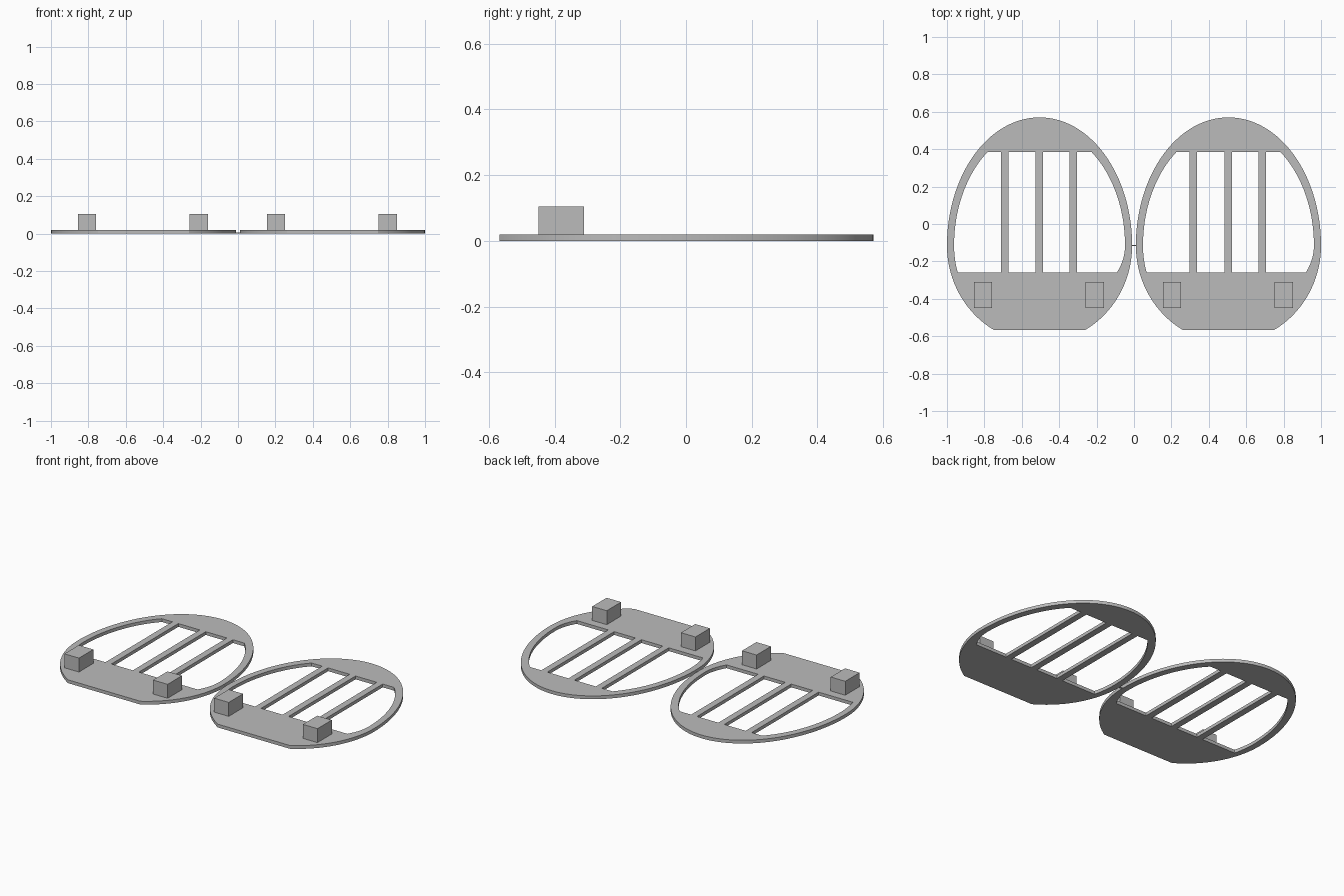
import bpy, bmesh, math

cube = bpy.data.objects.get("Cube")
if cube:
    bpy.data.objects.remove(cube, do_unlink=True)

GREY = (0.5, 0.5, 0.5, 1.0)
mat = bpy.data.materials.new("plain grey")
mat.use_nodes = True
mat.diffuse_color = GREY
mat.node_tree.nodes["Principled BSDF"].inputs["Base Color"].default_value = GREY

THICK = 0.02
WIDEST_Y = -0.115            # height of the widest point of the egg
FLAT_Y = -0.567              # straight front edge
LOW, HIGH = -0.26, 0.385     # window opening
BARS = (-0.187, -0.002, 0.181)
BAR_HALF = 0.02


def egg_outline():
    """Tall half ellipse above, shorter one below, cut off by the flat edge."""
    cut = math.asin((WIDEST_Y - FLAT_Y) / 0.519)
    points = []
    steps = 96
    for i in range(steps + 1):
        a = -cut + (math.pi + 2 * cut) * i / steps
        height = 0.685 if a > 0 and a < math.pi else 0.519
        points.append((0.495 * math.cos(a), WIDEST_Y + height * math.sin(a)))
    return points


def rim_curve(side):
    """Inner edge of the rim, from the bottom to the top of the opening."""
    lower = 0.34 if side > 0 else 0.5
    points = []
    steps = 32
    for i in range(steps + 1):
        y = LOW + (HIGH - LOW) * i / steps
        t = (y - WIDEST_Y) / (0.63 if y > WIDEST_Y else lower)
        points.append((side * 0.457 * math.sqrt(1 - t * t), y))
    return points


def windows():
    result = []
    for a, b in zip(BARS, BARS[1:]):
        x0, x1 = a + BAR_HALF, b - BAR_HALF
        result.append([(x0, LOW), (x1, LOW), (x1, HIGH), (x0, HIGH)])
    for side, bar in ((-1, BARS[0]), (1, BARS[-1])):
        x = bar + side * BAR_HALF
        result.append(rim_curve(side) + [(x, HIGH), (x, LOW)])
    return result


def plate_mesh():
    """Filled flat profile with holes, extruded to the plate thickness."""
    curve = bpy.data.curves.new("plate_profile", "CURVE")
    curve.dimensions = "2D"
    curve.fill_mode = "BOTH"
    curve.extrude = THICK / 2
    for loop in [egg_outline()] + windows():
        spline = curve.splines.new("POLY")
        spline.points.add(len(loop) - 1)
        for p, (x, y) in zip(spline.points, loop):
            p.co = (x, y, 0, 1)
        spline.use_cyclic_u = True
    helper = bpy.data.objects.new("plate_profile", curve)
    bpy.context.collection.objects.link(helper)
    bpy.context.view_layer.update()
    evaluated = helper.evaluated_get(bpy.context.evaluated_depsgraph_get())
    mesh = bpy.data.meshes.new_from_object(evaluated)
    bpy.data.objects.remove(helper, do_unlink=True)
    bm = bmesh.new()
    bm.from_mesh(mesh)
    bmesh.ops.remove_doubles(bm, verts=bm.verts, dist=0.0001)
    bmesh.ops.recalc_face_normals(bm, faces=bm.faces)
    bm.to_mesh(mesh)
    bm.free()
    mesh.materials.clear()
    mesh.materials.append(mat)
    return mesh


def box(name, centre, size):
    bpy.ops.mesh.primitive_cube_add(size=1, location=centre)
    obj = bpy.context.object
    obj.name = name
    obj.scale = size
    bpy.ops.object.transform_apply(location=False, rotation=False, scale=True)
    obj.data.materials.append(mat)


# Two identical slotted plates, each with a pair of pegs
for label, cx in (("right", -0.505), ("left", 0.505)):
    plate = bpy.data.objects.new(label + "_plate", plate_mesh())
    plate.location = (cx, 0, THICK / 2)
    bpy.context.collection.objects.link(plate)
    bpy.ops.object.select_all(action="DESELECT")
    plate.select_set(True)
    bpy.context.view_layer.objects.active = plate
    bpy.ops.object.shade_smooth_by_angle(angle=math.radians(30))
    for end, dx in (("outer" if cx < 0 else "inner", -0.302),
                    ("inner" if cx < 0 else "outer", 0.296)):
        box(f"{label}_{end}_peg", (cx + dx, -0.38, 0.0615), (0.098, 0.138, 0.087))

# Thin tab joining the plates
box("joining_tab", (0, -0.115, 0.003), (0.03, 0.005, 0.006))
